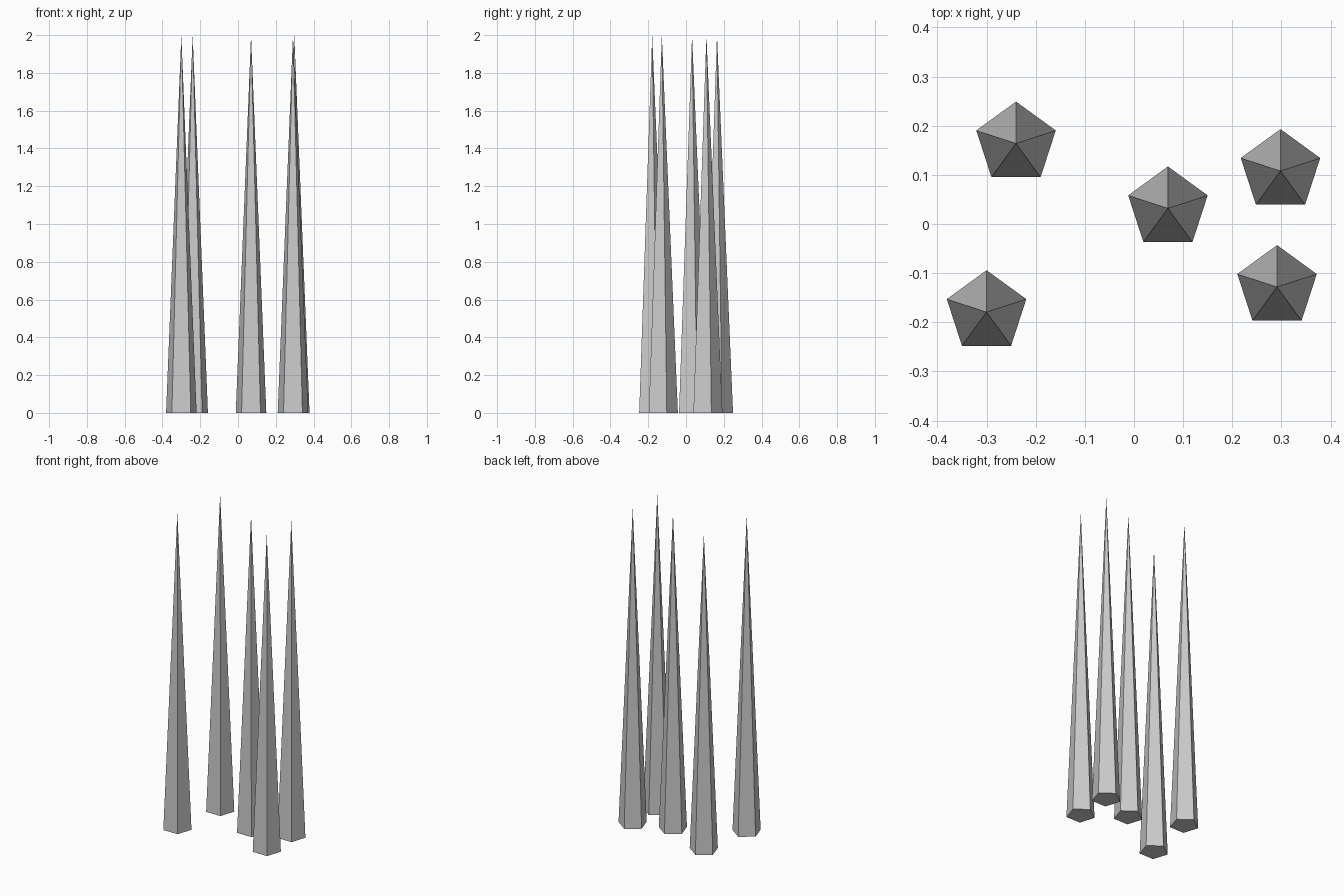
import bpy

if "Cube" in bpy.data.objects:
    bpy.data.objects.remove(bpy.data.objects["Cube"])

HEIGHT = 2.0
RADIUS = 0.085
SIDES = 5

# Spike centres on the ground (x, y)
positions = [(-0.24, 0.164), (0.069, 0.032), (0.298, 0.108),
             (0.291, -0.128), (-0.30, -0.179)]

# Tall five-sided spikes with closed bases, one corner towards the back
for i, (x, y) in enumerate(positions, 1):
    bpy.ops.mesh.primitive_cone_add(vertices=SIDES, radius1=RADIUS, radius2=0,
                                    depth=HEIGHT, end_fill_type='NGON',
                                    location=(x, y, HEIGHT / 2))
    bpy.context.object.name = f"spike_{i}"
